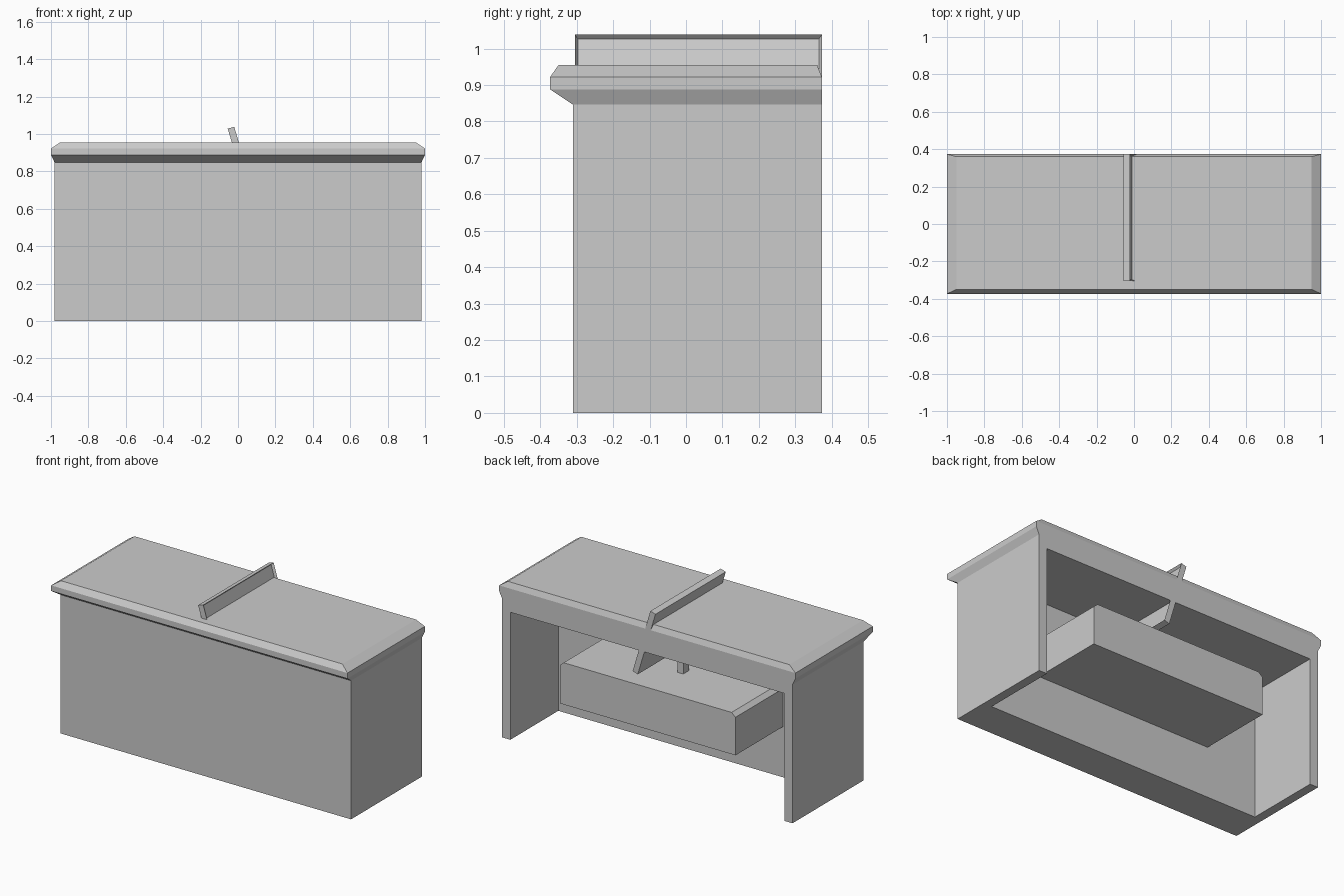
import bpy, bmesh, math

if "Cube" in bpy.data.objects:
    bpy.data.objects.remove(bpy.data.objects["Cube"])


def make_object(name, bm):
    bmesh.ops.recalc_face_normals(bm, faces=bm.faces[:])
    mesh = bpy.data.meshes.new(name)
    bm.to_mesh(mesh)
    bm.free()
    obj = bpy.data.objects.new(name, mesh)
    bpy.context.collection.objects.link(obj)
    return obj


def loft(name, rings, panel=None):
    """Stack of rectangles (x0, x1, y0, y1, z) joined into a closed solid."""
    bm = bmesh.new()
    loops = []
    for x0, x1, y0, y1, z in rings:
        loops.append([bm.verts.new((x, y, z)) for x, y in
                      ((x0, y0), (x1, y0), (x1, y1), (x0, y1))])
    bm.faces.new(loops[0][::-1])
    bm.faces.new(loops[-1])
    for a, b in zip(loops, loops[1:]):
        for i in range(4):
            j = (i + 1) % 4
            bm.faces.new((a[i], a[j], b[j], b[i]))
    if panel:
        # recessed panel in the +x face
        bm.normal_update()
        face = max(bm.faces, key=lambda f: f.normal.x)
        bmesh.ops.inset_region(bm, faces=[face], thickness=panel[0])
        for v in face.verts:
            v.co.x -= panel[1]
    return make_object(name, bm)


def box(name, x0, x1, y0, y1, z0, z1, panel=None):
    return loft(name, [(x0, x1, y0, y1, z0), (x0, x1, y0, y1, z1)], panel)


# Desk body with flared, chamfered top; flush at the back
desk = loft("desk_body", [
    (-0.98, 0.98, -0.31, 0.373, 0),
    (-0.98, 0.98, -0.31, 0.373, 0.846),
    (-1.0, 1.0, -0.373, 0.373, 0.888),
    (-1.0, 1.0, -0.373, 0.373, 0.922),
    (-0.95, 0.95, -0.35, 0.36, 0.955),
])

# Knee space open to the back and the floor
cutter = box("knee_space_cutter", -0.925, 0.925, -0.09, 0.6, -0.2, 0.778)
cutter.hide_render = True
cutter.hide_viewport = True
mod = desk.modifiers.new("knee_space", 'BOOLEAN')
mod.operation = 'DIFFERENCE'
mod.solver = 'EXACT'
mod.object = cutter

# Inner drawer box with chamfered upper side edges
loft("drawer_box", [
    (-0.593, 0.593, -0.09, 0.37, 0.31),
    (-0.593, 0.593, -0.09, 0.37, 0.542),
    (-0.567, 0.567, -0.09, 0.37, 0.565),
])

# Small post between drawer box and desk top
box("support_post", -0.06, -0.02, 0.055, 0.112, 0.565, 0.778)

# Tilted divider board passing through the top
board = box("tilted_board", -0.018, 0.018, -0.339, 0.339, -0.208, 0.208,
            panel=(0.012, 0.014))
board.location = (0.022, 0.034, 0.834)
board.rotation_euler = (0, math.radians(-16.7), 0)
